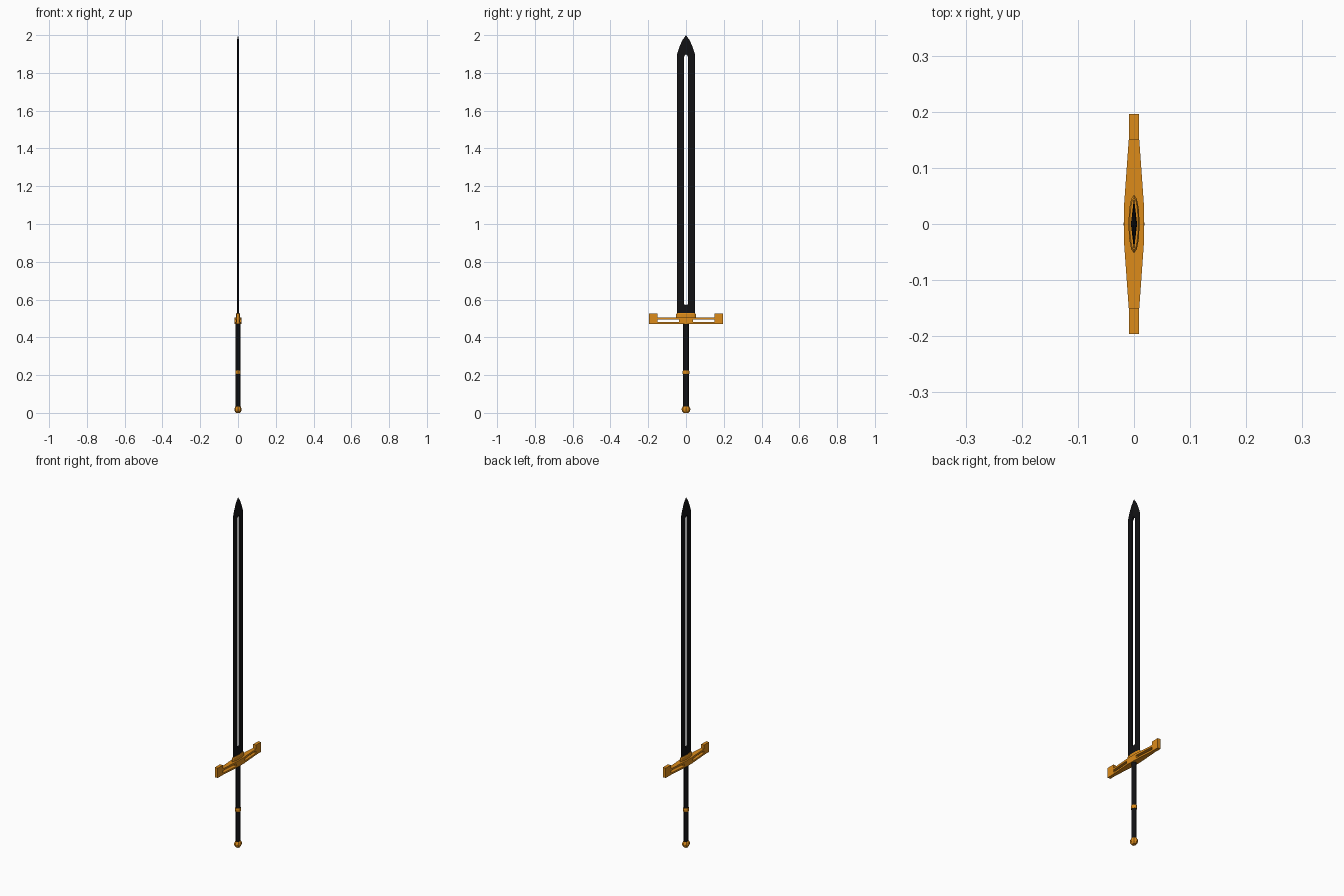
import bpy, bmesh
from math import cos, sin, pi

if "Cube" in bpy.data.objects:
    bpy.data.objects.remove(bpy.data.objects["Cube"])


def material(name, color):
    m = bpy.data.materials.new(name)
    m.diffuse_color = color
    m.use_nodes = True
    m.node_tree.nodes["Principled BSDF"].inputs["Base Color"].default_value = m.diffuse_color
    return m


BLACK = material("black_steel", (0.006, 0.006, 0.007, 1))
GOLD = material("gold", (0.72, 0.26, 0.01, 1))


def finish(name, bm, mat):
    bmesh.ops.remove_doubles(bm, verts=bm.verts, dist=1e-5)
    bmesh.ops.recalc_face_normals(bm, faces=bm.faces)
    mesh = bpy.data.meshes.new(name)
    bm.to_mesh(mesh)
    bm.free()
    mesh.materials.append(mat)
    obj = bpy.data.objects.new(name, mesh)
    bpy.context.collection.objects.link(obj)
    return obj


def loft(name, rings, mat):
    """Join equal-length closed rings of points and cap both ends."""
    bm = bmesh.new()
    rows = [[bm.verts.new(p) for p in ring] for ring in rings]
    n = len(rows[0])
    for lo, hi in zip(rows, rows[1:]):
        for i in range(n):
            j = (i + 1) % n
            bm.faces.new((lo[i], lo[j], hi[j], hi[i]))
    bm.faces.new(rows[0][::-1])
    bm.faces.new(rows[-1])
    return finish(name, bm, mat)


def turned(name, profile, sides, mat):
    """Stack of elliptical rings given as (z, x radius, y radius)."""
    return loft(name, [[(rx * cos(2 * pi * i / sides), ry * sin(2 * pi * i / sides), z)
                        for i in range(sides)] for z, rx, ry in profile], mat)


def prism(name, outline, z0, z1, mat):
    return loft(name, [[(x, y, z) for x, y in outline] for z in (z0, z1)], mat)


def guard_x(y):
    """Half thickness of the crossguard at distance y from the middle."""
    return 0.018 - 0.009 * min(max((abs(y) - 0.03) / 0.125, 0), 1)


def guard_outline(ys):
    return [(guard_x(y), y) for y in ys] + [(-guard_x(y), y) for y in reversed(ys)]


# Blade: diamond section, split by a long open slot
HALF, THICK = 0.047, 0.0055
rows = [(0.515, 0, HALF), (0.572, 0, HALF), (0.575, 0.011, HALF), (1.885, 0.011, HALF),
        (1.90, 0, HALF), (1.935, 0, 0.036), (1.97, 0, 0.021), (1.999, 0, 0.001)]
bm = bmesh.new()
for side in (1, -1):
    for (z0, a0, b0), (z1, a1, b1) in zip(rows, rows[1:]):
        def pts(z, a, b):
            x = THICK * min(1, b / 0.021) * (1 - a / b)
            return [bm.verts.new(p) for p in
                    ((x, side * a, z), (0, side * b, z), (-x, side * a, z))]
        lo, hi = pts(z0, a0, b0), pts(z1, a1, b1)
        for i, j in ((0, 1), (1, 2), (2, 0)):
            if i == 2 and a0 == 0 and a1 == 0:
                continue
            bm.faces.new((lo[i], lo[j], hi[j], hi[i]))
finish("blade", bm, BLACK)

# Crossguard: two rails, middle block and upturned ends
rail = (-0.155, -0.03, 0.03, 0.155)
prism("guard_lower_rail", guard_outline(rail), 0.471, 0.481, GOLD)
prism("guard_upper_rail", guard_outline(rail), 0.495, 0.506, GOLD)
prism("guard_middle", guard_outline((-0.037, -0.03, 0.03, 0.037)), 0.481, 0.495, GOLD)
for label, s in (("left", -1), ("right", 1)):
    prism("guard_end_" + label, guard_outline((s * 0.15, s * 0.155, s * 0.196)),
          0.471, 0.527, GOLD)

# Collar around the blade root
turned("collar", [(0.505, 0.010, 0.052), (0.524, 0.010, 0.052), (0.529, 0.0075, 0.047)],
       12, GOLD)

# Grip, its ring and the faceted pommel
turned("grip", [(0.02, 0.013, 0.0155), (0.472, 0.013, 0.0155)], 12, BLACK)
turned("grip_ring", [(0.205, 0.0135, 0.016), (0.209, 0.0145, 0.0185),
                     (0.221, 0.0145, 0.0185), (0.225, 0.0135, 0.016)], 12, GOLD)
turned("pommel", [(0.0, 0.011, 0.013), (0.009, 0.017, 0.021), (0.019, 0.019, 0.024),
                  (0.028, 0.017, 0.021), (0.035, 0.0135, 0.016)], 8, GOLD)
